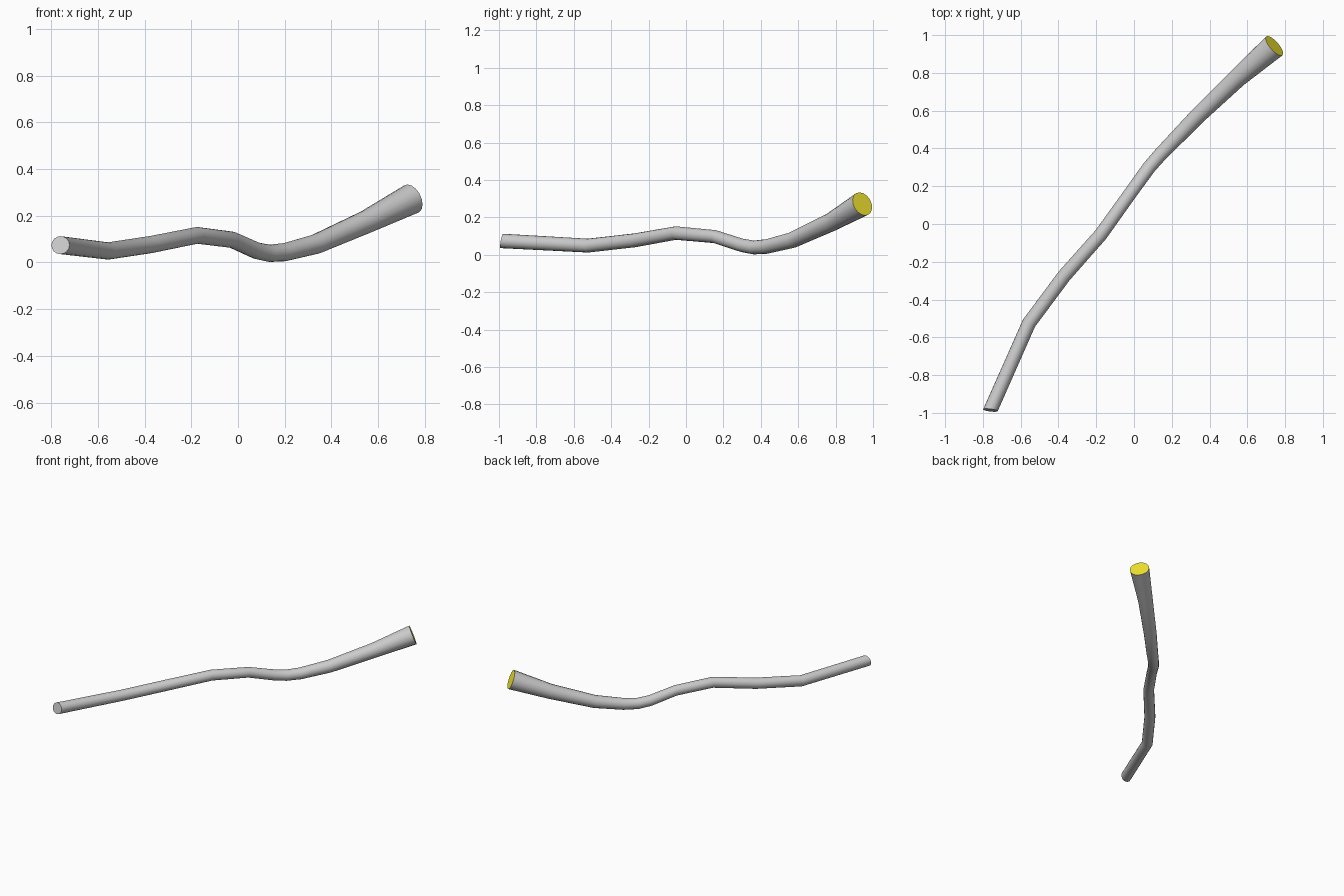
import bpy, bmesh, math
from mathutils import Vector

if "Cube" in bpy.data.objects:
    bpy.data.objects.remove(bpy.data.objects["Cube"])

SIDES = 16
# centre line and radius: x, y, z, r
PATH = [
    (-0.76, -0.986, 0.074, 0.039),
    (-0.556, -0.525, 0.049, 0.037),
    (-0.37, -0.275, 0.077, 0.037),
    (-0.175, -0.055, 0.116, 0.036),
    (-0.025, 0.155, 0.097, 0.035),
    (0.08, 0.30, 0.05, 0.036),
    (0.135, 0.363, 0.039, 0.037),
    (0.20, 0.43, 0.044, 0.039),
    (0.335, 0.57, 0.079, 0.043),
    (0.55, 0.775, 0.174, 0.050),
    (0.743, 0.943, 0.272, 0.066),
]
points = [Vector(p[:3]) for p in PATH]
radii = [p[3] for p in PATH]


def ring_points(i):
    """Circle square to the path, kept level on one axis."""
    if i == 0:
        t = Vector((0.12, 1.0, -0.18)).normalized()   # squared-off tip
    else:
        a = (points[i] - points[i - 1]).normalized()
        b = (points[i + 1] - points[i]).normalized() if i + 1 < len(points) else a
        t = (a + b).normalized()
    side = t.cross(Vector((0, 0, 1))).normalized()
    up = side.cross(t)
    for k in range(SIDES):
        ang = 2 * math.pi * k / SIDES
        yield points[i] + radii[i] * (math.cos(ang) * side + math.sin(ang) * up)


def make_object(name, bm):
    bmesh.ops.recalc_face_normals(bm, faces=bm.faces)
    mesh = bpy.data.meshes.new(name)
    bm.to_mesh(mesh)
    bm.free()
    ob = bpy.data.objects.new(name, mesh)
    bpy.context.collection.objects.link(ob)
    return ob


# bent, flaring stem
bm = bmesh.new()
rings = [[bm.verts.new(p) for p in ring_points(i)] for i in range(len(points))]
for lo, hi in zip(rings, rings[1:]):
    for k in range(SIDES):
        n = (k + 1) % SIDES
        bm.faces.new((lo[k], lo[n], hi[n], hi[k]))
bm.faces.new(rings[0])
end_face = bm.faces.new(rings[-1])
end_face.material_index = 1
stem = make_object("stem", bm)

# yellow cut face at the wide end
grey = bpy.data.materials.new("stem_grey")
grey.diffuse_color = (0.8, 0.8, 0.8, 1)
grey.use_nodes = True
grey.node_tree.nodes["Principled BSDF"].inputs["Base Color"].default_value = grey.diffuse_color
yellow = bpy.data.materials.new("cut_yellow")
yellow.diffuse_color = (0.9, 0.8, 0.03, 1)
yellow.use_nodes = True
yellow.node_tree.nodes["Principled BSDF"].inputs["Base Color"].default_value = yellow.diffuse_color
stem.data.materials.append(grey)
stem.data.materials.append(yellow)

bpy.context.view_layer.objects.active = stem
stem.select_set(True)
bpy.ops.object.shade_smooth_by_angle(angle=math.radians(50))
